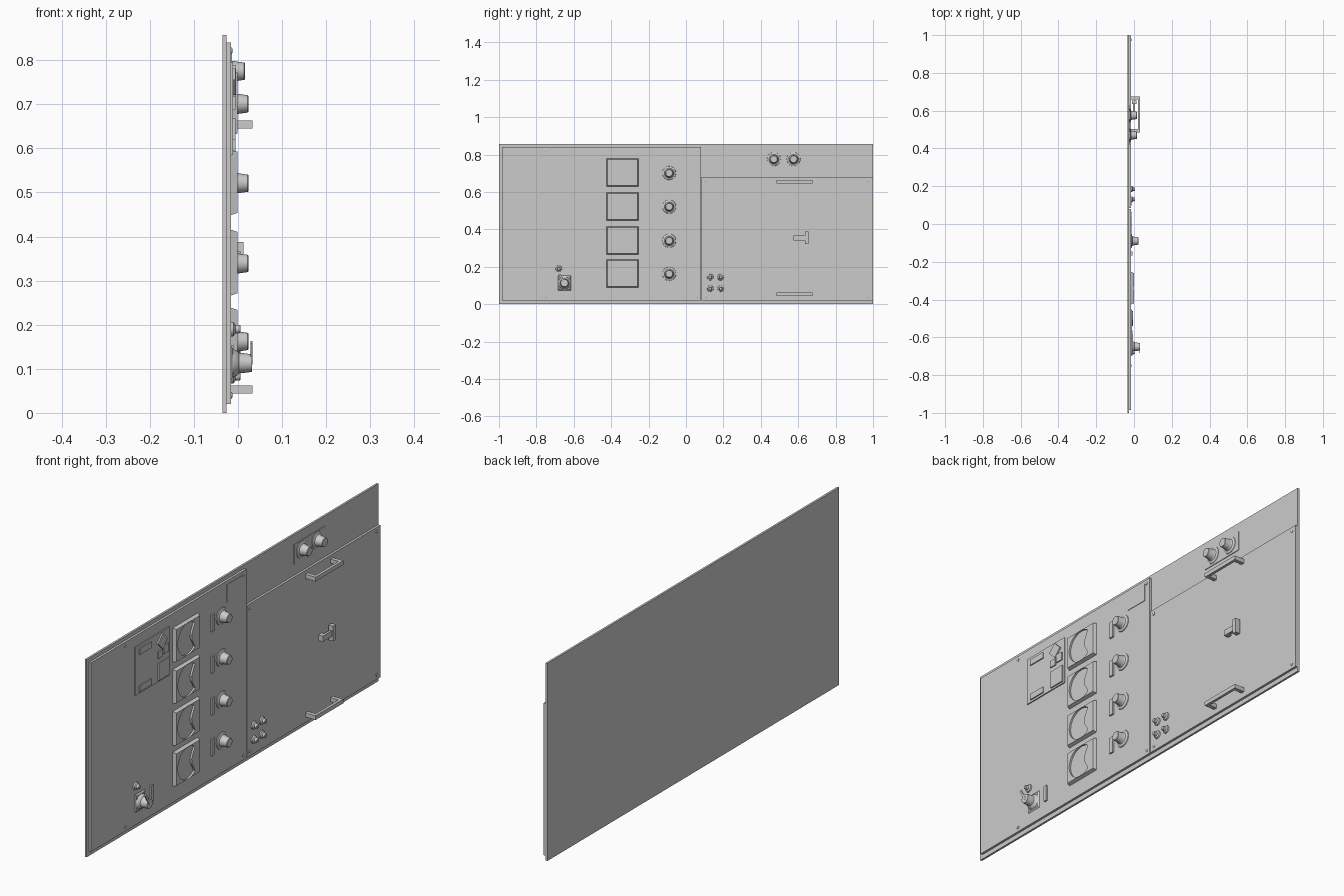
import bpy, bmesh, math
from mathutils import Matrix

if "Cube" in bpy.data.objects:
    bpy.data.objects.remove(bpy.data.objects["Cube"])

BACK, MID, FACE = -0.035, -0.026, -0.016   # backboard rear, backboard front, plate front


def finish(name, bm, smooth=False):
    bmesh.ops.recalc_face_normals(bm, faces=bm.faces)
    me = bpy.data.meshes.new(name)
    bm.to_mesh(me)
    bm.free()
    ob = bpy.data.objects.new(name, me)
    bpy.context.collection.objects.link(ob)
    bpy.context.view_layer.objects.active = ob
    bpy.ops.object.select_all(action='DESELECT')
    ob.select_set(True)
    if smooth:
        bpy.ops.object.shade_smooth_by_angle(angle=math.radians(35))
    return ob


def stack(name, layers, smooth=False):
    """Skin equal-length (x, outline) layers into a closed solid along x."""
    bm = bmesh.new()
    rings = [[bm.verts.new((x, y, z)) for y, z in pts] for x, pts in layers]
    n = len(rings[0])
    for a, b in zip(rings, rings[1:]):
        for i in range(n):
            j = (i + 1) % n
            bm.faces.new((a[i], a[j], b[j], b[i]))
    bm.faces.new(rings[0])
    bm.faces.new(rings[-1])
    return finish(name, bm, smooth)


def rect(y, z, w, h):
    return [(y - w/2, z - h/2), (y + w/2, z - h/2), (y + w/2, z + h/2), (y - w/2, z + h/2)]


def box(name, x0, x1, y, z, w, h, taper=0.0):
    return stack(name, [(x0, rect(y, z, w, h)), (x1, rect(y, z, w - 2*taper, h - 2*taper))])


def turned(name, x, y, z, profile, n=24):
    """Lathe a (radius, height) profile around the x axis."""
    ring = [(math.cos(2*math.pi*i/n), math.sin(2*math.pi*i/n)) for i in range(n)]
    return stack(name, [(x + h, [(y + r*c, z + r*s) for c, s in ring]) for r, h in profile], True)


KNOB = [(.037, 0), (.036, .003), (.026, .007), (.0235, .011), (.0228, .015), (.0195, .038), (.018, .0395)]
BUTTON = [(.017, 0), (.016, .006), (.010, .010), (.009, .020), (.007, .022)]

# backboard, left plate and door
box("backboard", BACK, MID, 0, .4285, 2, .857)
box("left_plate", MID, FACE, -.4525, .43, 1.065, .82)
box("door", MID, FACE, .5415, .35, .915, .66)

# plate and door screws
for ys, zs in (((-.75, .06), (.04, .822)), ((.105, .975), (.04, .66))):
    for y in ys:
        for z in zs:
            turned("screw", FACE, y, z, [(.007, 0), (.007, .002), (.004, .0035)], 12)

# four meters with recessed dials, each with a knob and label strip
arc = [(.07*math.cos(math.radians(a)), .07*math.sin(math.radians(a))) for a in range(48, 313, 12)]
dial = arc + [(.04, -.038), (.026, -.015), (.024, .008), (.034, .03)]
for z in (.703, .523, .341, .164):
    meter = box("meter", FACE, -.001, -.34, z, .171, .149, .005)
    cut = stack("dial_cutter", [(x, [(-.34 + p, z + q) for p, q in dial]) for x in (-.009, .02)])
    mod = meter.modifiers.new("dial", 'BOOLEAN')
    mod.object, mod.operation, mod.solver = cut, 'DIFFERENCE', 'EXACT'
    bpy.context.view_layer.objects.active = meter
    bpy.ops.object.modifier_apply(modifier="dial")
    bpy.data.objects.remove(cut)
    turned("meter_knob", FACE, -.09, z - .002, KNOB)
    box("label_strip", FACE, -.009, -.156, z - .004, .022, .072)

# instrument plate with raised details
box("instrument_plate", FACE, -.011, -.57, .69, .235, .21)
for y, z, w, h in ((-.623, .768, .082, .026), (-.623, .607, .082, .026), (-.521, .703, .03, .03),
                   (-.481, .713, .034, .036), (-.497, .63, .075, .075)):
    box("instrument_detail", -.011, -.006, y, z, w, h)
stack("instrument_diamond", [(x, [(-.507 + a, .755 + b) for a, b in
      ((0, -.034), (.034, 0), (0, .034), (-.034, 0))]) for x in (-.011, -.005)])

# small square plate at the top of the left plate
box("square_plate", FACE, -.0135, -.002, .785, .105, .078)

# rotary switch with tapered base, pointer, indicator light and strip
box("switch_base", FACE, -.011, -.65, .113, .07, .078, .006)
turned("switch_knob", -.012, -.65, .113, [(.033, 0), (.027, .012), (.0235, .014), (.02, .044)])
pointer = stack("switch_pointer", [(x, [(-.653, .11), (-.645, .115), (-.674, .163), (-.682, .158)])
                                  for x in (.028, .033)])
turned("indicator_light", FACE, -.68, .19, BUTTON)
box("switch_strip", FACE, -.009, -.572, .118, .016, .07)

# four small push buttons on the door
for y in (.13, .185):
    for z in (.083, .144):
        turned("push_button", FACE, y, z, BUTTON)

# upper pair of knobs on their plate
box("knob_plate", MID, -.023, .525, .772, .212, .085)
for y in (.47, .575):
    turned("upper_knob", -.024, y, .775, KNOB)

# door pull handles
for z in (.654, .053):
    bm = bmesh.new()
    outline = [(FACE, .485), (.033, .485), (.033, .675), (FACE, .675),
               (FACE, .658), (.021, .658), (.021, .502), (FACE, .502)]
    face = bm.faces.new([bm.verts.new((x, y, z - .009)) for x, y in outline])
    ext = bmesh.ops.extrude_face_region(bm, geom=[face])
    verts = [v for v in ext["geom"] if isinstance(v, bmesh.types.BMVert)]
    bmesh.ops.translate(bm, verts=verts, vec=(0, 0, .018))
    finish("door_handle", bm)

# door latch
box("latch_foot", FACE, .004, .585, .354, .022, .025)
box("latch_stem", -.004, .006, .606, .354, .062, .025)
box("latch_bar", -.010, .012, .645, .355, .02, .065)
